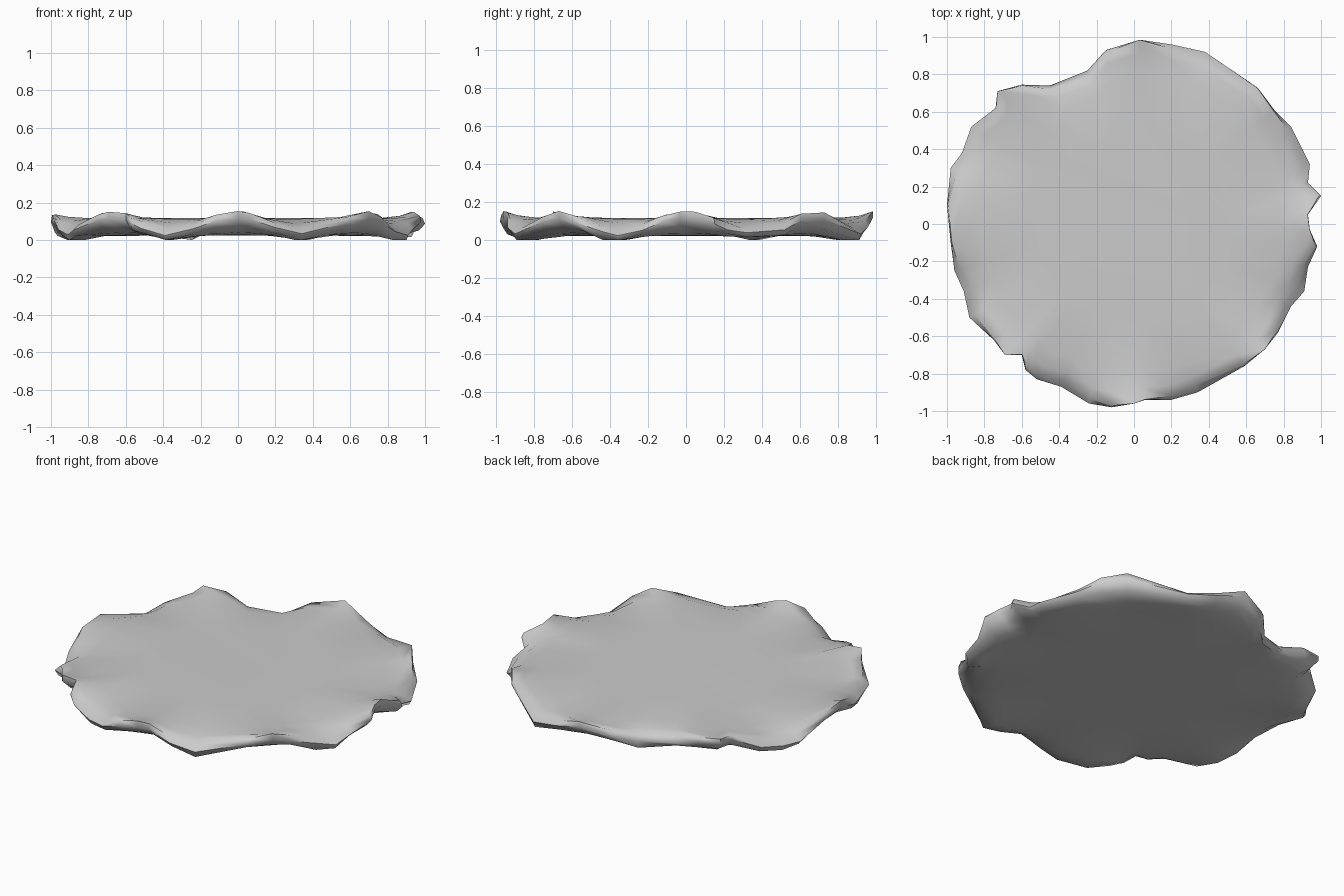
import bpy, bmesh, math, random

if "Cube" in bpy.data.objects:
    bpy.data.objects.remove(bpy.data.objects["Cube"])

random.seed(4)

# ragged outline of the slab, counter-clockwise from the right
OUTLINE = [(1.0, .15), (.93, .22), (.94, .32), (.84, .52), (.75, .61), (.66, .73), (.38, .92),
           (.2, .96), (.03, .985), (-.15, .93), (-.25, .82), (-.45, .74), (-.6, .745),
           (-.73, .71), (-.74, .62), (-.87, .52), (-.92, .38), (-.98, .3), (-1, .1),
           (-.98, -.1), (-.96, -.25), (-.91, -.36), (-.88, -.5), (-.75, -.62), (-.69, -.7),
           (-.6, -.7), (-.58, -.78), (-.52, -.83), (-.39, -.87), (-.24, -.96), (-.12, -.98),
           (0, -.96), (.06, -.94), (.2, -.94), (.34, -.9), (.59, -.76), (.7, -.67),
           (.77, -.58), (.84, -.44), (.91, -.36), (.93, -.23), (.98, -.12), (.94, -.03),
           (.93, .05)]


def wave(x, y):
    """Eight ripples around the rim: 1 at a crest, -1 in a trough."""
    return math.cos(8 * math.atan2(y, x))


# rings from the top face over the rim to the underside:
# (scale, scale change with wave, height, height change with wave, jitter)
RINGS = [(.55, 0, .128, 0, 0),
         (.83, 0, .125, .004, 0),
         (.92, .01, .121, .022, .003),
         (.98, .02, .113, .046, .006),
         (1.0, 0, .083, .044, .006),
         (.972, -.018, .050, .030, .005),
         (.90, 0, .036, .012, .003),
         (.80, 0, .034, .002, 0),
         (.5, 0, .033, 0, 0)]

bm = bmesh.new()
rings = []
for s, ds, h, dh, jit in RINGS:
    ring = []
    for x, y in OUTLINE:
        w = wave(x, y)
        k = s + ds * w
        z = h + dh * w + random.uniform(-jit, jit)
        ring.append(bm.verts.new((x * k, y * k, z)))
    rings.append(ring)

# skin between the rings and flat centre faces
n = len(OUTLINE)
for a, b in zip(rings, rings[1:]):
    for i in range(n):
        j = (i + 1) % n
        bm.faces.new((a[i], b[i], b[j], a[j]))
bm.faces.new(rings[0])
bm.faces.new(list(reversed(rings[-1])))
bmesh.ops.recalc_face_normals(bm, faces=bm.faces)

# rest the lowest point on the ground
low = min(v.co.z for v in bm.verts)
for v in bm.verts:
    v.co.z -= low - .008 if v.co.z > low + .008 else v.co.z

mesh = bpy.data.meshes.new("rippled_slab")
bm.to_mesh(mesh)
bm.free()
slab = bpy.data.objects.new("rippled_slab", mesh)
bpy.context.collection.objects.link(slab)

slab.select_set(True)
bpy.context.view_layer.objects.active = slab
bpy.ops.object.shade_smooth_by_angle(angle=math.radians(60))
